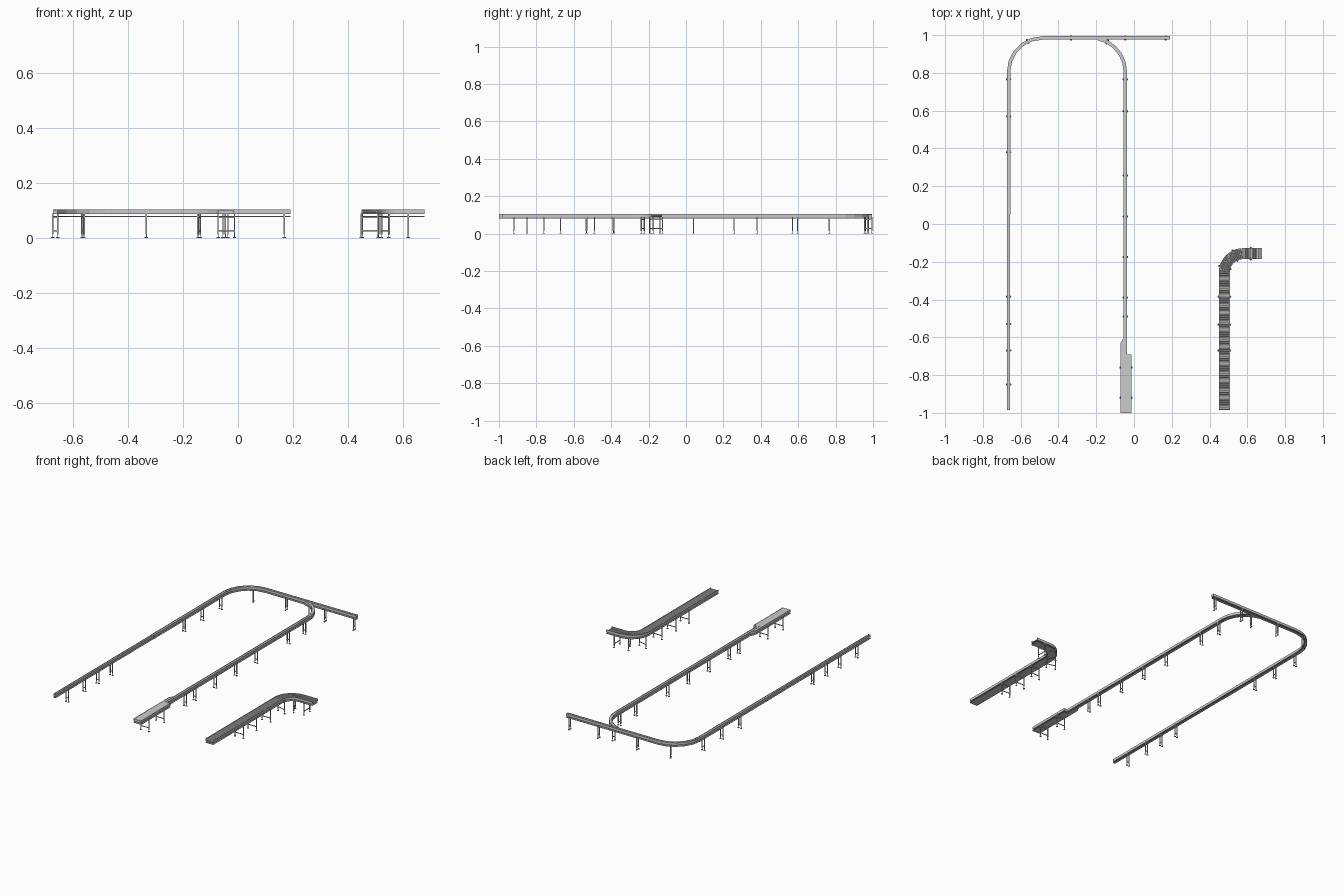
import bpy, bmesh, math
from mathutils import Vector, Matrix

if "Cube" in bpy.data.objects:
    bpy.data.objects.remove(bpy.data.objects["Cube"])

TOP, BED, RETURN = 0.104, 0.087, 0.078


def finish(bm, name):
    bmesh.ops.recalc_face_normals(bm, faces=bm.faces)
    mesh = bpy.data.meshes.new(name)
    bm.to_mesh(mesh)
    bm.free()
    ob = bpy.data.objects.new(name, mesh)
    bpy.context.collection.objects.link(ob)
    return ob


def arc(cx, cy, r, a0, a1, n):
    return [(cx + r * math.cos(math.radians(a0 + (a1 - a0) * i / n)),
             cy + r * math.sin(math.radians(a0 + (a1 - a0) * i / n))) for i in range(n + 1)]


def sweep(bm, path, o0, o1, z0, z1):
    """Mitred rectangular section between side offsets o0..o1 and heights z0..z1."""
    pts = [Vector(p) for p in path]
    dirs = [(b - a).normalized() for a, b in zip(pts, pts[1:])]
    rings = []
    for i, p in enumerate(pts):
        d0, d1 = dirs[max(i - 1, 0)], dirs[min(i, len(dirs) - 1)]
        t = (d0 + d1).normalized()
        n = Vector((-t.y, t.x)) / max(t.dot(d0), 0.3)
        rings.append([bm.verts.new((*(p + n * o), z))
                      for o, z in ((o0, z0), (o1, z0), (o1, z1), (o0, z1))])
    for a, b in zip(rings, rings[1:]):
        for k in range(4):
            bm.faces.new((a[k], a[(k + 1) % 4], b[(k + 1) % 4], b[k]))
    bm.faces.new(rings[0])
    bm.faces.new(rings[-1])


def conveyor(name, path, half, belt=True):
    rail = 0.003
    bm = bmesh.new()
    for s in (-1, 1):
        sweep(bm, path, s * half, s * (half - rail), BED, TOP)
    finish(bm, name + "_side_rails")
    bm = bmesh.new()
    sweep(bm, path, -half + rail, half - rail, BED, TOP - 0.002 if belt else 0.092)
    finish(bm, name + ("_belt" if belt else "_pan"))
    bm = bmesh.new()
    sweep(bm, path, -half, half, RETURN - 0.001, RETURN + 0.002)
    finish(bm, name + "_return_strip")


def prism(name, outline, z0, z1):
    bm = bmesh.new()
    f = bm.faces.new([bm.verts.new((x, y, z0)) for x, y in outline])
    ext = bmesh.ops.extrude_face_region(bm, geom=[f])
    bmesh.ops.translate(bm, vec=(0, 0, z1 - z0),
                        verts=[v for v in ext["geom"] if isinstance(v, bmesh.types.BMVert)])
    finish(bm, name)


def box(bm, m, c, s):
    bmesh.ops.create_cube(bm, size=1, matrix=m @ Matrix.Translation(c) @ Matrix.Diagonal((*s, 1)))


def cyl(bm, m, c, r, h, n=8):
    bmesh.ops.create_cone(bm, cap_ends=True, segments=n, radius1=r, radius2=r, depth=h,
                          matrix=m @ Matrix.Translation(c))


def stand(name, x, y, half, angle=0):
    """Two posts with foot pads and cross bars; angle turns the stand across the line."""
    bm = bmesh.new()
    m = Matrix.Translation((x, y, 0)) @ Matrix.Rotation(math.radians(angle), 4, 'Z')
    for s in (-1, 1):
        box(bm, m, (s * half, 0, 0.051), (0.004, 0.006, 0.076))
        cyl(bm, m, (s * half, 0, 0.008), 0.0016, 0.012, 6)
        cyl(bm, m, (s * half, 0, 0.002), 0.006, 0.004)
    for z in (0.027, 0.075):
        box(bm, m, (0, 0, z), (2 * half, 0.004, 0.004))
    finish(bm, name)


# Long loop line: plain belt, then framed belt round the corner to the back
AX, BX, BACK, R = -0.664, -0.046, 0.985, 0.18
conveyor("left_infeed", [(AX, -0.985), (AX, 0.05)], 0.0075)
conveyor("left_loop", [(AX, 0.05)] + arc(AX + R, BACK - R, R, 180, 90, 5) + [(0.19, BACK)], 0.009)

# Centre line merging into the back line
conveyor("centre_line", [(BX, -0.695)] + arc(BX - R, BACK - R, R, 0, 78, 5), 0.009)

# Wide feeder with tapered merge into the centre line
W0, W1 = -0.071, -0.014
outline = [(W0, -1), (W1, -1), (W1, -0.692), (-0.055, -0.692), (-0.055, -0.602), (W0, -0.63)]
prism("feeder_belt", outline, BED, TOP - 0.001)
prism("feeder_return_strip", outline, RETURN - 0.001, RETURN + 0.002)
bm = bmesh.new()
sweep(bm, [(W0, -1), (W0, -0.63), (-0.055, -0.602)], -0.003, 0, BED, TOP)
sweep(bm, [(W1, -1), (W1, -0.692), (-0.037, -0.692)], 0, 0.003, BED, TOP)
finish(bm, "feeder_side_rails")

# Wide roller line on the right
CX, CY, RC, HC = 0.478, -0.157, 0.1, 0.029
curve = arc(CX + RC, CY - RC, RC, 180, 90, 10)
conveyor("roller_line", [(CX, -0.985)] + curve + [(0.678, CY)], HC, belt=False)
bm = bmesh.new()
spots = [(CX, -0.98 + 0.01 * i, 0) for i in range(73)]
spots += [(CX + RC - RC * math.cos(a), CY - RC + RC * math.sin(a), -a)
          for a in [math.pi / 2 * i / 15 for i in range(16)]]
spots += [(CX + RC + 0.01 * i, CY, -math.pi / 2) for i in range(1, 10)]
for x, y, a in spots:
    m = (Matrix.Translation((x, y, 0.0965)) @ Matrix.Rotation(a, 4, 'Z')
         @ Matrix.Rotation(math.pi / 2, 4, 'Y'))
    cyl(bm, m, (0, 0, 0), 0.0043, 2 * HC - 0.006)
finish(bm, "rollers")

# Support stands
for i, y in enumerate((0.766, 0.57, 0.38, -0.385, -0.53, -0.67, -0.85)):
    stand(f"left_stand_{i}", AX, y, 0.009)
for i, y in enumerate((0.766, 0.597, 0.257, 0.04, -0.175, -0.39, -0.49)):
    stand(f"centre_stand_{i}", BX, y, 0.009)
for i, x in enumerate((-0.333, BX, 0.168)):
    stand(f"back_stand_{i}", x, BACK, 0.009, 90)
for i, y in enumerate((-0.76, -0.92)):
    stand(f"feeder_stand_{i}", (W0 + W1) / 2, y, 0.0295)
for i, y in enumerate((-0.385, -0.533, -0.67)):
    stand(f"roller_stand_{i}", CX, y, 0.031)
stand("roller_end_stand", 0.618, CY, 0.031, 90)


def curve_stand(name, cx, cy, r, a, half):
    stand(name, cx + r * math.cos(math.radians(a)), cy + r * math.sin(math.radians(a)), half, a)


curve_stand("left_corner_stand", AX + R, BACK - R, R, 116, 0.009)
curve_stand("centre_corner_stand", BX - R, BACK - R, R, 62, 0.009)
curve_stand("roller_curve_stand_0", CX + RC, CY - RC, RC, 165, 0.031)
curve_stand("roller_curve_stand_1", CX + RC, CY - RC, RC, 116, 0.031)
